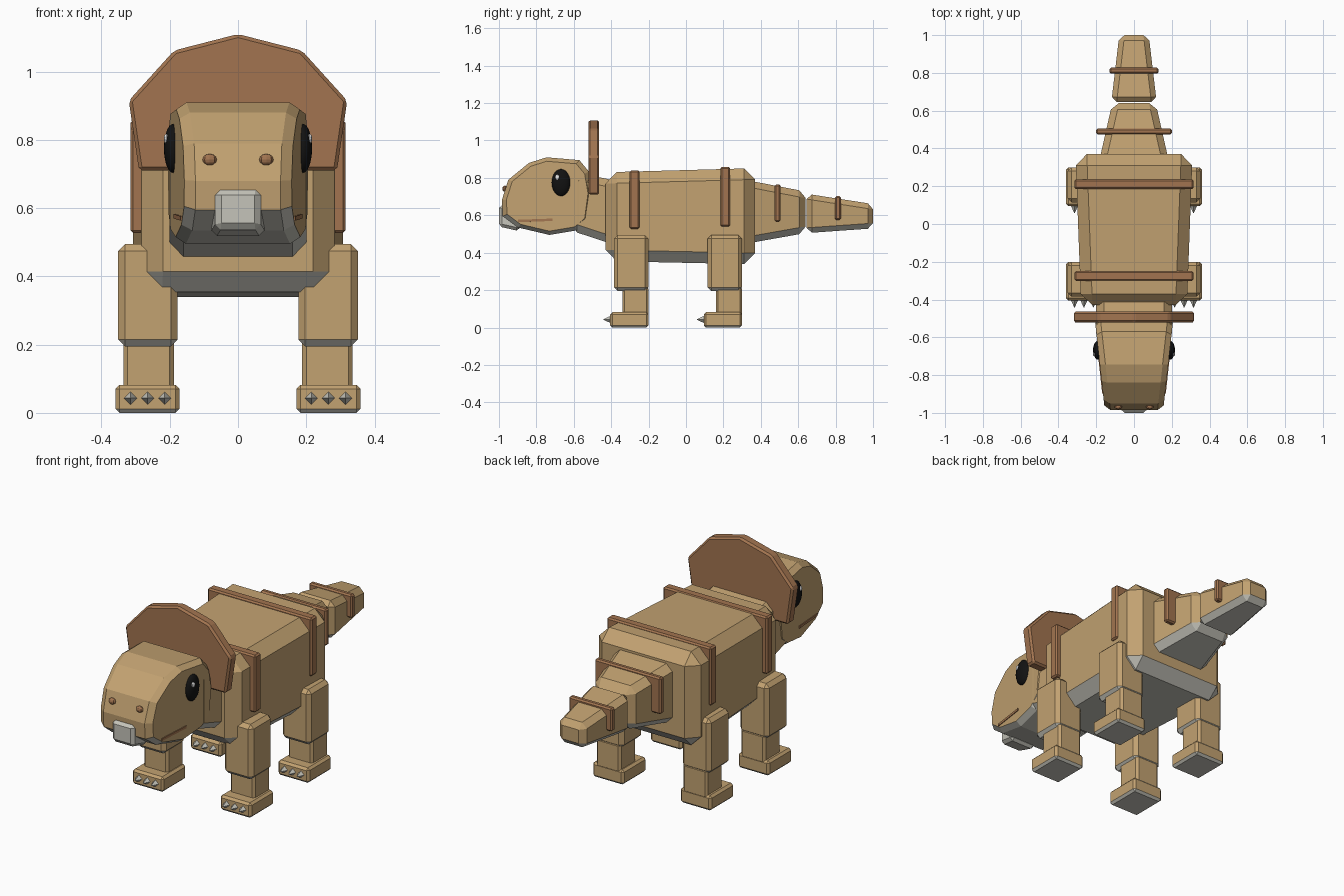
import bpy, bmesh
from math import radians, atan2
from mathutils import Matrix, Vector

cube = bpy.data.objects.get("Cube")
if cube:
    bpy.data.objects.remove(cube, do_unlink=True)


def material(name, r, g, b):
    m = bpy.data.materials.new(name)
    m.use_nodes = True
    m.diffuse_color = (r, g, b, 1)
    m.node_tree.nodes["Principled BSDF"].inputs["Base Color"].default_value = (r, g, b, 1)
    return m


TAN = material("tan hide", 0.54, 0.36, 0.165)
PALE = material("pale underside", 0.56, 0.55, 0.49)
BROWN = material("brown plate", 0.36, 0.175, 0.08)
BLACK = material("black eye", 0.006, 0.006, 0.006)
WHITE = material("white glint", 0.85, 0.85, 0.85)


def finish(name, bm, mat):
    """Turn a bmesh into an object; hide parts get a pale underside."""
    bmesh.ops.recalc_face_normals(bm, faces=bm.faces)
    bm.normal_update()
    mesh = bpy.data.meshes.new(name)
    mesh.materials.append(mat)
    if mat is TAN:
        mesh.materials.append(PALE)
        for f in bm.faces:
            f.material_index = int(f.normal.z < -0.17)
    bm.to_mesh(mesh)
    bm.free()
    obj = bpy.data.objects.new(name, mesh)
    bpy.context.collection.objects.link(obj)
    return obj


def chamfer(bm, size):
    bmesh.ops.bevel(bm, geom=bm.edges[:], offset=size, segments=1,
                    affect='EDGES', clamp_overlap=True)


def block(name, mat, front, back, size, x=0):
    """Chamfered box between two end sections (y, half width, low z, high z)."""
    bm = bmesh.new()
    bmesh.ops.create_cube(bm, size=2)
    for v in bm.verts:
        y, half, low, high = front if v.co.y < 0 else back
        v.co = (x + half * v.co.x, y, high if v.co.z > 0 else low)
    chamfer(bm, size)
    return finish(name, bm, mat)


def ball(name, mat, centre, radii, segments, rings):
    bm = bmesh.new()
    bmesh.ops.create_uvsphere(bm, u_segments=segments, v_segments=rings, radius=1)
    bm.transform(Matrix.Translation(centre) @ Matrix.Diagonal((*radii, 1)))
    return finish(name, bm, mat)


# Trunk, neck and two tapering tail segments
block("body", TAN, (-0.43, 0.28, 0.355, 0.83), (0.37, 0.31, 0.338, 0.852), 0.06)
block("neck", TAN, (-0.62, 0.2, 0.52, 0.835), (-0.375, 0.2, 0.44, 0.785), 0.04)
block("tail_base", TAN, (0.33, 0.185, 0.45, 0.787), (0.64, 0.115, 0.505, 0.727), 0.035)
block("tail_tip", TAN, (0.645, 0.12, 0.505, 0.715), (1.0, 0.078, 0.53, 0.66), 0.028)

# Raised bands across the back and tail
for name, y, half, low, high, depth in (
        ("front_back_band", -0.275, 0.315, 0.527, 0.84, 0.026),
        ("rear_back_band", 0.21, 0.315, 0.54, 0.858, 0.026),
        ("tail_base_band", 0.49, 0.2, 0.565, 0.765, 0.016),
        ("tail_tip_band", 0.812, 0.13, 0.575, 0.702, 0.016)):
    block(name, BROWN, (y - depth, half, low, high), (y + depth, half, low, high), 0.008)

# Neck frill
bm = bmesh.new()
right = [(-0.29, 0.71), (-0.32, 0.915), (-0.187, 1.062)]
outline = right + [(0, 1.11)] + [(-x, z) for x, z in reversed(right)]
face = bm.faces.new([bm.verts.new((x, -0.522, z)) for x, z in outline])
extruded = bmesh.ops.extrude_face_region(bm, geom=[face])["geom"]
bmesh.ops.translate(bm, vec=(0, 0.058, 0),
                    verts=[g for g in extruded if isinstance(g, bmesh.types.BMVert)])
chamfer(bm, 0.01)
finish("frill", bm, BROWN)


# Head: rounded side profile, narrowing to the snout, with chamfered cheeks
def head_half_width(y):
    return 0.208 + (y + 0.5) * 0.11


profile = [(-0.985, 0.68), (-0.95, 0.79), (-0.84, 0.88), (-0.745, 0.91), (-0.57, 0.895),
           (-0.52, 0.835), (-0.5, 0.72), (-0.52, 0.57), (-0.58, 0.52), (-0.73, 0.495),
           (-0.9, 0.535), (-0.98, 0.595)]
middle = Vector((-0.74, 0.7))
bm = bmesh.new()
loops = []
for side, shrink, inset in ((-1, 0.9, 0), (-1, 1, 0.03), (1, 1, 0.03), (1, 0.9, 0)):
    loop = []
    for point in profile:
        y, z = middle + (Vector(point) - middle) * shrink
        loop.append(bm.verts.new((side * (head_half_width(y) - inset), y, z)))
    loops.append(loop)
for a, b in zip(loops, loops[1:]):
    for i in range(len(profile)):
        j = (i + 1) % len(profile)
        bm.faces.new((a[i], a[j], b[j], b[i]))
bm.faces.new(loops[0])
bm.faces.new(loops[-1])
finish("head", bm, TAN)

# Beak
block("beak", PALE, (-1.0, 0.065, 0.54, 0.655), (-0.89, 0.08, 0.515, 0.645), 0.016)

for side, label in ((1, "left"), (-1, "right")):
    # Face details
    eye = ball(label + "_eye", BLACK, (side * 0.19, -0.668, 0.775), (0.027, 0.05, 0.072), 24, 14)
    eye.data.shade_smooth()
    ball(label + "_eye_glint", WHITE, (side * 0.21, -0.688, 0.803), (0.008, 0.012, 0.015), 10, 6)
    ball(label + "_nostril", BROWN, (side * 0.083, -0.967, 0.742), (0.021, 0.015, 0.017), 8, 6)
    bm = bmesh.new()
    bmesh.ops.create_cube(bm, size=1)
    bm.transform(Matrix.Translation((side * head_half_width(-0.805), -0.805, 0.573))
                 @ Matrix.Rotation(-side * atan2(0.11, 1), 4, 'Z')
                 @ Matrix.Rotation(radians(2), 4, 'X')
                 @ Matrix.Diagonal((0.008, 0.185, 0.013, 1)))
    finish(label + "_mouth_line", bm, BROWN)

    # Legs: thigh, shin, foot and three claws each
    for end, back in (("front", -0.2), ("rear", 0.3)):
        leg = label + "_" + end
        for part, x, half, depth, low, high, size in (
                ("thigh", 0.264, 0.087, 0.185, 0.195, 0.495, 0.02),
                ("shin", 0.262, 0.074, 0.14, 0.06, 0.22, 0.012),
                ("foot", 0.265, 0.094, 0.205, 0, 0.082, 0.012)):
            block(leg + "_" + part, TAN, (back - depth, half, low, high),
                  (back, half, low, high), size, side * x)
        for n in range(3):
            bm = bmesh.new()
            bmesh.ops.create_cone(bm, cap_ends=True, segments=4,
                                  radius1=0.021, radius2=0, depth=0.045)
            bm.transform(Matrix.Translation((side * (0.215 + 0.05 * n), back - 0.222, 0.043))
                         @ Matrix.Rotation(radians(90), 4, 'X'))
            finish(leg + "_claw_" + str(n + 1), bm, PALE)
